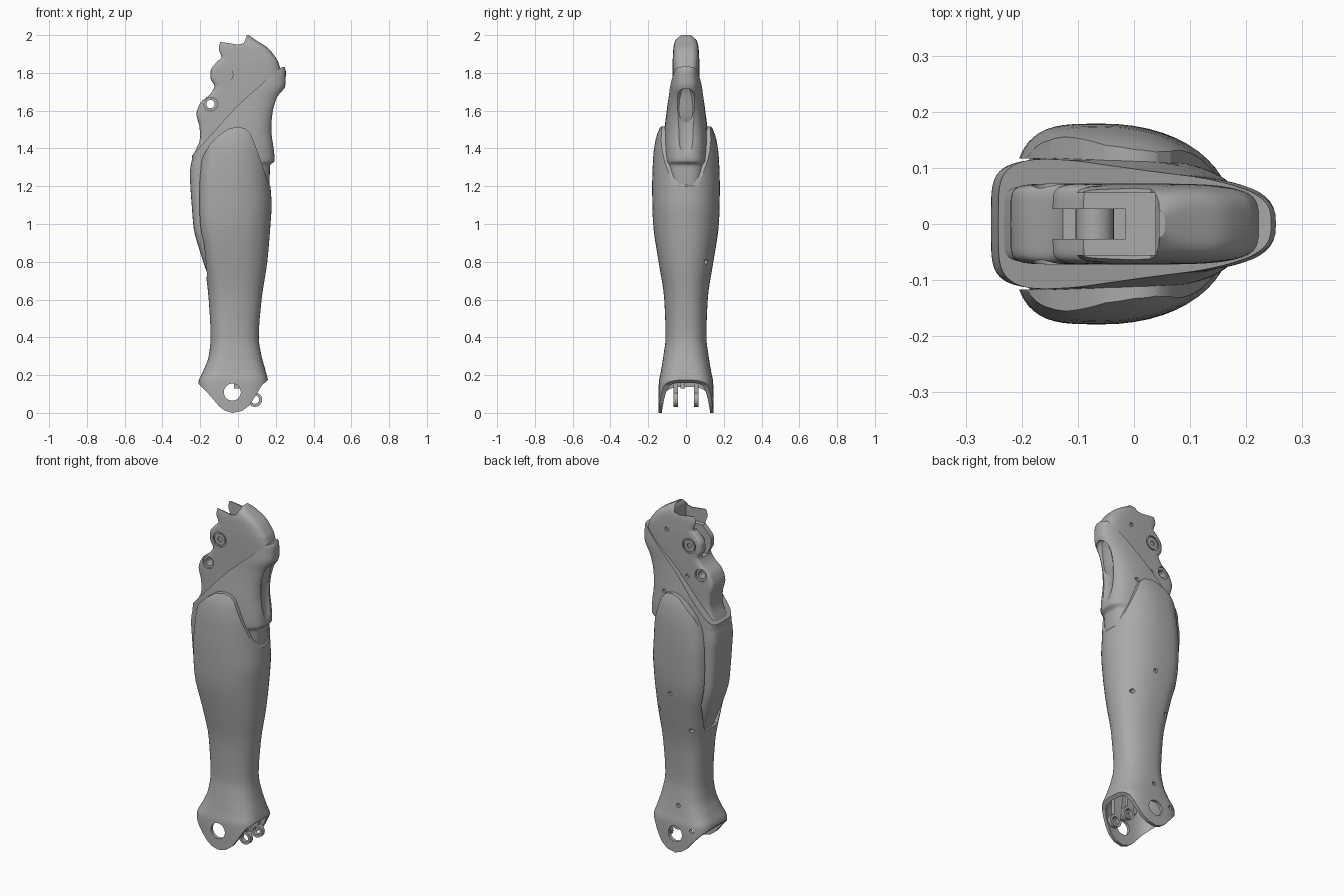
import bpy, bmesh, math
from mathutils import Matrix, Vector

default = bpy.data.objects.get("Cube")
if default:
    bpy.data.objects.remove(default, do_unlink=True)

grey = bpy.data.materials.new("plain_grey")
grey.use_nodes = True
colour = (0.4, 0.4, 0.4, 1)
grey.diffuse_color = colour
grey.node_tree.nodes["Principled BSDF"].inputs["Base Color"].default_value = colour


def finish(name, bm):
    bmesh.ops.recalc_face_normals(bm, faces=bm.faces)
    mesh = bpy.data.meshes.new(name)
    bm.to_mesh(mesh)
    bm.free()
    mesh.materials.append(grey)
    obj = bpy.data.objects.new(name, mesh)
    bpy.context.collection.objects.link(obj)
    return obj


def smooth_rows(rows, steps=4):
    """Monotone cubic interpolation of cross-section rows along height."""
    def slope(i, k):
        return (rows[i + 1][k] - rows[i][k]) / (rows[i + 1][0] - rows[i][0])

    def tangent(i, k):
        if i == 0 or i == len(rows) - 1:
            return slope(min(i, len(rows) - 2), k)
        a, b = slope(i - 1, k), slope(i, k)
        return 2 * a * b / (a + b) if a * b > 0 else 0

    out = []
    for i in range(len(rows) - 1):
        h = rows[i + 1][0] - rows[i][0]
        for s in range(steps):
            t = s / steps
            row = [rows[i][0] + t * h]
            for k in range(1, len(rows[i])):
                p, q = rows[i][k], rows[i + 1][k]
                m, n = tangent(i, k) * h, tangent(i + 1, k) * h
                row.append(p + t * m + t * t * (3 * (q - p) - 2 * m - n)
                           + t ** 3 * (2 * (p - q) + m + n))
            out.append(row)
    return out + [list(rows[-1])]


def loft(name, rows, sides=56):
    """Rows: height, low x, high x, half depth, squareness at low x and high x."""
    bm = bmesh.new()
    rings = []
    for z, low, high, depth, e_low, e_high in smooth_rows(rows):
        mid = low + 0.4 * (high - low)
        ring = []
        for i in range(sides):
            a = math.tau * i / sides
            c, s = math.cos(a), math.sin(a)
            e = e_high if c > 0 else e_low
            reach = high - mid if c > 0 else low - mid
            x = mid + reach * abs(c) ** (2 / e)
            y = math.copysign(depth * abs(s) ** (2 / e), s)
            ring.append(bm.verts.new((x, y, z)))
        rings.append(ring)
    for lower, upper in zip(rings, rings[1:]):
        for i in range(sides):
            j = (i + 1) % sides
            bm.faces.new((lower[i], lower[j], upper[j], upper[i]))
    bm.faces.new(rings[0])
    bm.faces.new(rings[-1])
    return finish(name, bm)


def prism(name, points, start, end, axis="y"):
    """Extrude an outline drawn in xz along y, or drawn in yz along x."""
    bm = bmesh.new()

    def place(p, d):
        return (p[0], d, p[1]) if axis == "y" else (d, p[0], p[1])

    face = bm.faces.new([bm.verts.new(place(p, start)) for p in points])
    moved = bmesh.ops.extrude_face_region(bm, geom=[face])["geom"]
    verts = [v for v in moved if isinstance(v, bmesh.types.BMVert)]
    bmesh.ops.translate(bm, verts=verts, vec=Vector(place((0, 0), end - start)))
    return finish(name, bm)


def box(name, x, y, z):
    return prism(name, [(x[0], z[0]), (x[1], z[0]), (x[1], z[1]), (x[0], z[1])], *y)


def rod(name, x, z, radius, start, end, sides=32):
    turns = [math.tau * i / sides for i in range(sides)]
    return prism(name, [(x + radius * math.cos(a), z + radius * math.sin(a))
                        for a in turns], start, end)


def combine(obj, other, operation="DIFFERENCE"):
    mod = obj.modifiers.new("cut", "BOOLEAN")
    mod.operation, mod.solver, mod.object = operation, "EXACT", other
    bpy.context.view_layer.objects.active = obj
    bpy.ops.object.modifier_apply(modifier=mod.name)
    bpy.data.objects.remove(other, do_unlink=True)


# Outer shin shell
shell_rows = [
    (-.02, -.21, .16, .147, 3.5, 3.5), (.16, -.21, .16, .144, 3.5, 3.5),
    (.22, -.185, .147, .133, 3, 3), (.3, -.155, .125, .12, 2.6, 2.6),
    (.4, -.145, .11, .108, 2.5, 2.4), (.6, -.155, .125, .115, 2.5, 2.3),
    (.8, -.18, .155, .145, 3, 2.2), (1, -.212, .172, .174, 3.5, 2.2),
    (1.1, -.216, .178, .178, 3.5, 2.2), (1.2, -.215, .172, .179, 3.5, 2.2),
    (1.35, -.205, .165, .174, 3.2, 2.2), (1.45, -.2, .16, .16, 3, 2.2),
    (1.53, -.19, .15, .13, 3, 2.2)]
shell = loft("shin_shell", shell_rows)

# Hollow ankle, ear-shaped lower edge, arched top and front opening
wall = .018
combine(shell, loft("hollow", [(z, a + wall, b - wall, d - wall, e, f)
                               for z, a, b, d, e, f in [(-.1,) + shell_rows[0][1:]] + shell_rows[1:4]]))
combine(shell, prism("ear_cut", [
    (-.4, -.2), (-.4, .17), (-.21, .155), (-.16, .105), (-.1, .035), (-.07, .012),
    (-.03, 0), (.02, .01), (.06, .04), (.09, .085), (.125, .145), (.16, .175),
    (.4, .18), (.4, -.2)], -.3, .3))
combine(shell, prism("arch_cut", [
    (-.4, 1.25), (-.2, 1.3), (-.185, 1.36), (-.15, 1.42), (-.1, 1.47), (-.05, 1.505),
    (0, 1.515), (.04, 1.505), (.065, 1.48), (.09, 1.42), (.13, 1.31), (.163, 1.21),
    (.18, 1.19), (.4, 1.18), (.4, 2), (-.4, 2)], -.3, .3))
combine(shell, prism("front_cut", [(-.06, .72), (.06, .72), (.117, .9), (.117, 1.6),
                                   (-.117, 1.6), (-.117, .9)], -.4, -.13, "x"))
combine(shell, rod("ankle_bore", -.03, .11, .045, -.3, .3))

# Inner core with the slanted knee strap
core = loft("knee_strap_core", [
    (.7, -.15, .08, .05, 4, 2.5), (.85, -.2, .1, .09, 4.5, 2.5),
    (.98, -.235, .12, .104, 5, 2.5), (1.1, -.245, .14, .109, 5, 2.5),
    (1.2, -.252, .165, .112, 5, 2.7), (1.26, -.255, .168, .114, 5, 3),
    (1.31, -.25, .17, .116, 5, 3), (1.335, -.245, .194, .117, 5, 3),
    (1.4, -.24, .19, .118, 5, 3), (1.5, -.24, .18, .114, 5, 3),
    (1.57, -.24, .186, .106, 5, 3), (1.66, -.24, .212, .095, 5, 3),
    (1.74, -.2, .252, .086, 5, 3), (1.81, -.2, .253, .078, 5, 3),
    (1.85, -.2, .235, .074, 5, 3)])
combine(core, prism("slant_cut", [
    (-.4, 1.19), (-.2, 1.41), (0, 1.63), (.22, 1.825), (.25, 1.835), (.4, 1.8),
    (.4, 2.1), (-.4, 2.1)], -.3, .3))

# Scooped recess behind the knee
bm = bmesh.new()
bmesh.ops.create_uvsphere(bm, u_segments=32, v_segments=20, radius=1,
                          matrix=Matrix.Translation((.226, 0, 1.53))
                          @ Matrix.Diagonal((.06, .07, .2, 1)))
combine(core, finish("scoop", bm))

# Upper tower with notched front edge
tower = loft("knee_tower", [
    (1.2, -.245, .1, .07, 8, 4), (1.35, -.238, .12, .071, 8, 4),
    (1.46, -.2, .14, .072, 8, 4), (1.52, -.205, .16, .072, 8, 4),
    (1.58, -.22, .18, .072, 8, 4), (1.64, -.2, .19, .072, 8, 4),
    (1.69, -.145, .2, .072, 8, 4), (1.73, -.125, .215, .072, 8, 4),
    (1.77, -.145, .222, .072, 8, 4), (1.81, -.145, .224, .072, 8, 4),
    (1.86, -.11, .212, .071, 8, 4), (1.88, -.09, .2, .07, 8, 4),
    (1.93, -.105, .16, .067, 8, 4), (1.97, -.1, .1, .058, 8, 4),
    (2, -.1, .055, .032, 8, 4)])
combine(tower, prism("notch", [(-.4, 1.97), (-.1, 1.965), (0, 1.95), (.03, 1.957),
                               (.045, 1.99), (.045, 2.2), (-.4, 2.2)], -.3, .3))
combine(tower, box("slot", (-.3, -.015), (-.027, .027), (1.72, 2.1)))
combine(tower, box("pocket", (-.3, .038), (-.055, .055), (1.88, 2.1)))
combine(tower, rod("bore", -.145, 1.635, .022, -.3, .3))
for side in (-1, 1):
    combine(tower, rod("counterbore", -.145, 1.635, .036, side * .06, side * .3))
    combine(tower, rod("pivot_seat", -.07, 1.79, .043, side * .064, side * .3))

# Knee pivot pin with flanged ends
pin = rod("pivot_pin", -.07, 1.79, .034, -.07, .07)
combine(pin, rod("pin_bore", -.07, 1.79, .014, -.3, .3))

# Screw holes on the back side
for body, x, z, y in [(shell, -.013, .94, .15), (shell, -.037, .27, .09),
                      (shell, -.135, .15, .09), (shell, -.12, .73, .09),
                      (shell, .1, .8, .08), (core, .068, 1.5, .09),
                      (tower, .077, 1.85, .058), (tower, -.06, 1.61, .058)]:
    combine(body, rod("screw_hole", x, z, .012, y, .3, 16))

parts = [shell, core, tower, pin]

# Ankle lugs and middle post inside the hollow
for name, y in (("right", -.055), ("left", .055)):
    lug = rod(name + "_ankle_lug", .09, .07, .038, y - .012, y + .012)
    arm = prism("arm", [(.06, .075), (.1, .08), (.1, .31), (.03, .31)],
                y - .012, y + .012)
    combine(lug, arm, "UNION")
    combine(lug, rod("lug_bore", .09, .07, .022, -.3, .3))
    parts.append(lug)
parts.append(box("middle_post", (-.02, .02), (-.03, -.005), (.13, .31)))

bpy.ops.object.select_all(action="DESELECT")
for part in parts:
    part.select_set(True)
bpy.context.view_layer.objects.active = shell
bpy.ops.object.shade_smooth_by_angle(angle=math.radians(32))
